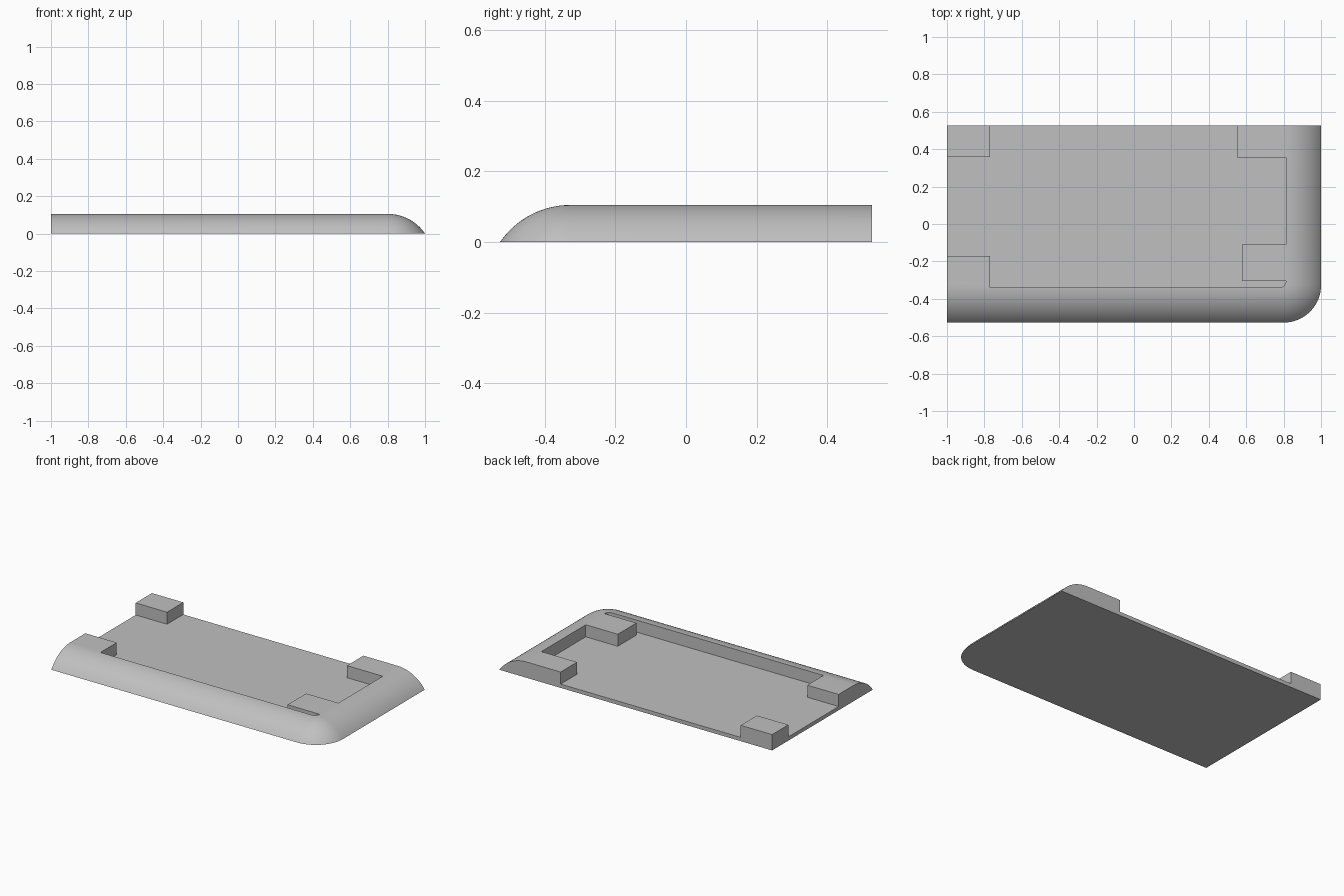
import bpy, bmesh
from math import sin, cos, asin, pi

cube = bpy.data.objects.get("Cube")
if cube:
    bpy.data.objects.remove(cube, do_unlink=True)

HALF_Y, HEIGHT, RIM = 0.527, 0.105, 0.2    # half depth, thickness, rounded rim width
FLOOR = 0.025                              # height of the recess floor
CX, CY = 1 - RIM, RIM - HALF_Y             # centre of the rounded corner
ARC, TURN = 16, 24                         # steps up the rim and round the corner

grey = bpy.data.materials.new("light grey")
grey.use_nodes = True
colour = (0.53, 0.53, 0.53, 1)
grey.diffuse_color = colour
grey.node_tree.nodes["Principled BSDF"].inputs["Base Color"].default_value = colour


def make_object(name, bm):
    bmesh.ops.remove_doubles(bm, verts=bm.verts, dist=1e-5)
    bmesh.ops.recalc_face_normals(bm, faces=bm.faces)
    mesh = bpy.data.meshes.new(name)
    bm.to_mesh(mesh)
    bm.free()
    mesh.materials.append(grey)
    obj = bpy.data.objects.new(name, mesh)
    bpy.context.collection.objects.link(obj)
    return obj


# Solid tray: an arc profile swept along the front, round the corner and along the side
bm = bmesh.new()
radius = (RIM ** 2 + HEIGHT ** 2) / (2 * HEIGHT)
slope = asin(RIM / radius)
rings = []
for i in range(ARC + 1):
    a = slope * i / ARC
    d, z = radius * sin(a), HEIGHT - radius * (1 - cos(a))
    path = [(-1, CY - d)]
    path += [(CX + d * sin(t * pi / 2 / TURN), CY - d * cos(t * pi / 2 / TURN))
             for t in range(TURN + 1)]
    path.append((CX + d, HALF_Y))
    rings.append([bm.verts.new((x, y, z)) for x, y in path])
for upper, lower in zip(rings, rings[1:]):
    for j in range(TURN + 2):
        bm.faces.new((upper[j], lower[j], lower[j + 1], upper[j + 1]))

# Flat top, underside and the two cut ends
top_corner = bm.verts.new((-1, HALF_Y, HEIGHT))
low_corner = bm.verts.new((-1, HALF_Y, 0))
bm.faces.new((rings[0][0], rings[0][1], rings[0][-1], top_corner))
bm.faces.new(rings[-1] + [low_corner])
for end in (0, -1):
    bm.faces.new([ring[end] for ring in rings] + [low_corner, top_corner])
tray = make_object("tray", bm)

# Recess outline, leaving corner blocks and a tab, open at the back and one end
OUT = 0.2
outline = [(-0.77, HALF_Y + OUT), (-0.77, 0.357), (-1 - OUT, 0.357), (-1 - OUT, -0.17),
           (-0.77, -0.17), (-0.77, -0.34)]
outline += [(0.777 + 0.035 * sin(k * pi / 16), -0.305 - 0.035 * cos(k * pi / 16))
            for k in range(9)]
outline += [(0.577, -0.305), (0.577, -0.11), (0.812, -0.11), (0.812, 0.355),
            (0.55, 0.355), (0.55, HALF_Y + OUT)]
bm = bmesh.new()
base = bm.faces.new([bm.verts.new((x, y, FLOOR)) for x, y in outline])
raised = bmesh.ops.extrude_face_region(bm, geom=[base], use_keep_orig=True)["geom"]
bmesh.ops.translate(bm, vec=(0, 0, OUT),
                    verts=[v for v in raised if isinstance(v, bmesh.types.BMVert)])
cutter = make_object("recess_cutter", bm)
cutter.hide_render = True

# Cut the recess, then smooth the rim and keep the cut edges sharp
cut = tray.modifiers.new("recess", "BOOLEAN")
cut.operation, cut.solver, cut.object = "DIFFERENCE", "EXACT", cutter
bpy.ops.object.select_all(action="DESELECT")
tray.select_set(True)
bpy.context.view_layer.objects.active = tray
bpy.ops.object.modifier_apply(modifier=cut.name)
bpy.data.objects.remove(cutter, do_unlink=True)
bpy.ops.object.shade_smooth_by_angle(angle=pi / 6)
